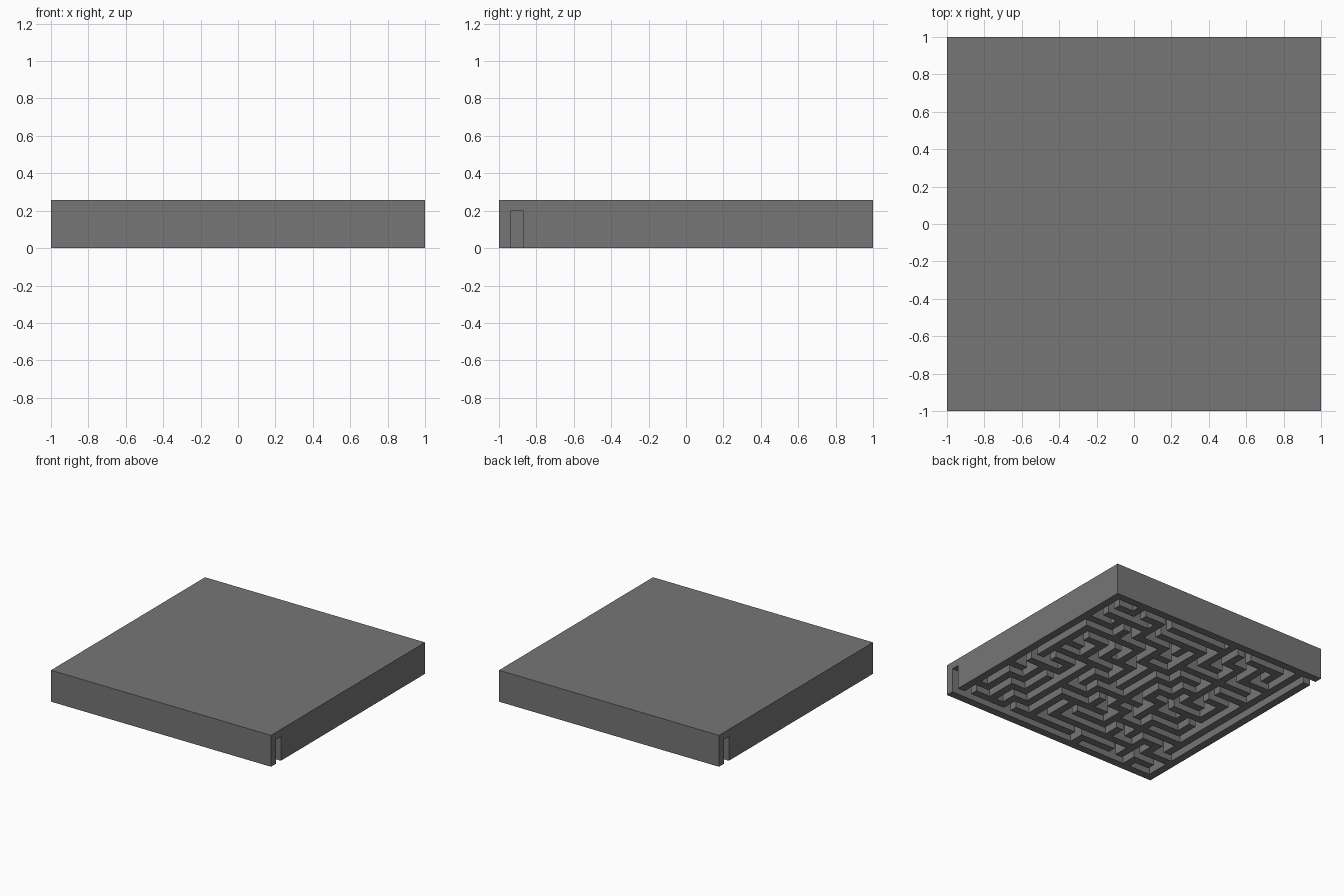
import bpy
import bmesh
import random

if "Cube" in bpy.data.objects:
    bpy.data.objects.remove(bpy.data.objects["Cube"])

ROOMS = 15                 # maze rooms per side
CELLS = 2 * ROOMS + 1      # rooms and walls share one square grid
SIZE = 2.0
HEIGHT = 0.258
CHANNEL = 0.2              # depth of the carved passages
STEP = SIZE / CELLS


def carve_maze(seed):
    """Return the set of open grid cells of a maze with no loops."""
    rng = random.Random(seed)
    # The first passage runs along the side from the entrance
    path = [(0, ROOMS - 1 - i) for i in range(ROOMS - 3)]
    visited = set(path)
    opened = set()

    def link(a, b):
        opened.update({(2 * a[0] + 1, 2 * a[1] + 1),
                       (2 * b[0] + 1, 2 * b[1] + 1),
                       (a[0] + b[0] + 1, a[1] + b[1] + 1)})

    for a, b in zip(path, path[1:]):
        link(a, b)
    while path:
        x, y = path[-1]
        options = [(x + dx, y + dy)
                   for dx, dy in ((1, 0), (-1, 0), (0, 1), (0, -1))
                   if 0 <= x + dx < ROOMS and 0 <= y + dy < ROOMS
                   and (x + dx, y + dy) not in visited]
        if options:
            room = rng.choice(options)
            link((x, y), room)
            visited.add(room)
            path.append(room)
        else:
            path.pop()
    # Doorways at opposite corners
    opened.update({(0, CELLS - 2), (CELLS - 1, 1)})
    return opened


def extrude_down(bm, faces, distance):
    """Extrude faces downwards and return the new lower faces."""
    result = bmesh.ops.extrude_face_region(bm, geom=faces)["geom"]
    verts = [g for g in result if isinstance(g, bmesh.types.BMVert)]
    bmesh.ops.translate(bm, verts=verts, vec=(0, 0, -distance))
    return [g for g in result if isinstance(g, bmesh.types.BMFace)]


def cell_of(face):
    c = face.calc_center_median()
    return (int((c.x + SIZE / 2) / STEP), int((c.y + SIZE / 2) / STEP))


# Roof slab, then maze walls hanging below it
opened = carve_maze(7)
bm = bmesh.new()
bmesh.ops.create_grid(bm, x_segments=CELLS, y_segments=CELLS, size=SIZE / 2)
bmesh.ops.translate(bm, verts=bm.verts[:], vec=(0, 0, HEIGHT))
underside = extrude_down(bm, bm.faces[:], HEIGHT - CHANNEL)
walls = [f for f in underside if cell_of(f) not in opened]
extrude_down(bm, walls, CHANNEL)
bmesh.ops.recalc_face_normals(bm, faces=bm.faces[:])

# Merge the flat grid cells into clean planes
bmesh.ops.dissolve_limit(bm, angle_limit=0.01,
                         verts=bm.verts[:], edges=bm.edges[:])

mesh = bpy.data.meshes.new("maze_block")
bm.to_mesh(mesh)
bm.free()
block = bpy.data.objects.new("maze_block", mesh)
bpy.context.collection.objects.link(block)

# Plain grey finish
grey = bpy.data.materials.new("mid_grey")
grey.use_nodes = True
colour = (0.18, 0.18, 0.18, 1)
grey.diffuse_color = colour
grey.node_tree.nodes["Principled BSDF"].inputs["Base Color"].default_value = colour
mesh.materials.append(grey)
